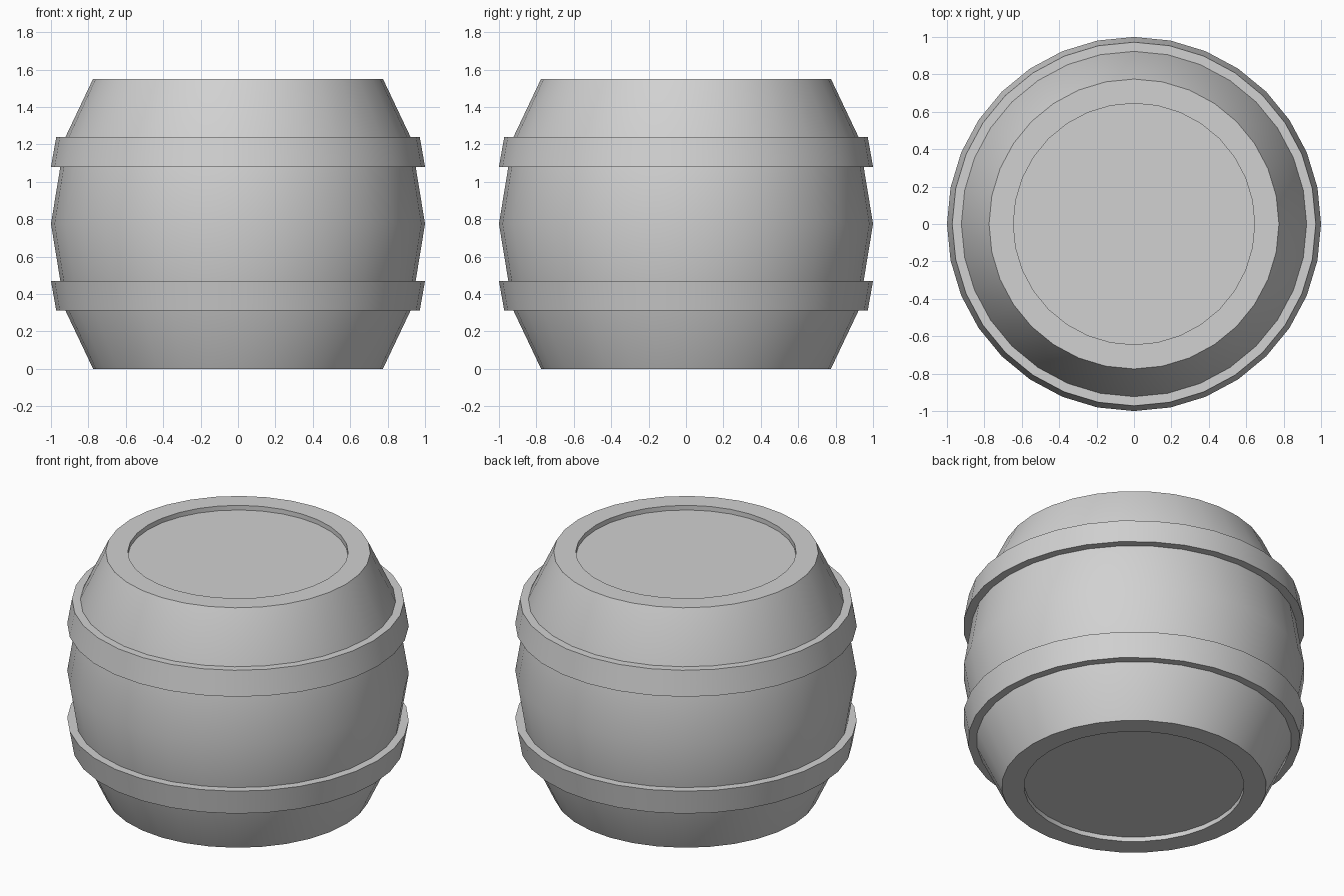
import bpy, bmesh, math

if "Cube" in bpy.data.objects:
    bpy.data.objects.remove(bpy.data.objects["Cube"])

SIDES = 32
H = 1.55

grey = bpy.data.materials.new("plain_grey")
grey.diffuse_color = (0.64, 0.64, 0.64, 1)
grey.use_nodes = True
grey.node_tree.nodes["Principled BSDF"].inputs["Base Color"].default_value = grey.diffuse_color


def lathe(name, profile, ring=False):
    """Spin (radius, z) points about z; ring closes the profile, otherwise ends are capped."""
    bm = bmesh.new()
    rows = []
    for r, z in profile:
        rows.append([bm.verts.new((r * math.cos(2 * math.pi * i / SIDES),
                                   r * math.sin(2 * math.pi * i / SIDES), z))
                     for i in range(SIDES)])
    pairs = list(zip(rows, rows[1:]))
    if ring:
        pairs.append((rows[-1], rows[0]))
    else:
        bm.faces.new(rows[0])
        bm.faces.new(rows[-1])
    for a, b in pairs:
        for i in range(SIDES):
            j = (i + 1) % SIDES
            bm.faces.new((a[i], a[j], b[j], b[i]))
    bmesh.ops.recalc_face_normals(bm, faces=bm.faces)
    me = bpy.data.meshes.new(name)
    bm.to_mesh(me)
    bm.free()
    me.materials.append(grey)
    ob = bpy.data.objects.new(name, me)
    bpy.context.collection.objects.link(ob)
    bpy.ops.object.select_all(action='DESELECT')
    ob.select_set(True)
    bpy.context.view_layer.objects.active = ob
    bpy.ops.object.shade_smooth_by_angle(angle=math.radians(30))
    return ob


# Barrel body: recessed lid, rim, bulging staves; mirrored about mid height
lower = [(0.645, 0.03), (0.645, 0), (0.775, 0), (0.923, 0.312), (0.95, 0.47)]
upper = [(r, H - z) for r, z in reversed(lower)]
lathe("barrel_body", lower + [(1.0, H / 2)] + upper)

# Two hoops, wider toward the middle
hoop = [(0.90, 0.312), (0.972, 0.312), (1.0, 0.47), (0.92, 0.47)]
lathe("lower_hoop", hoop, ring=True)
lathe("upper_hoop", [(r, H - z) for r, z in hoop], ring=True)
